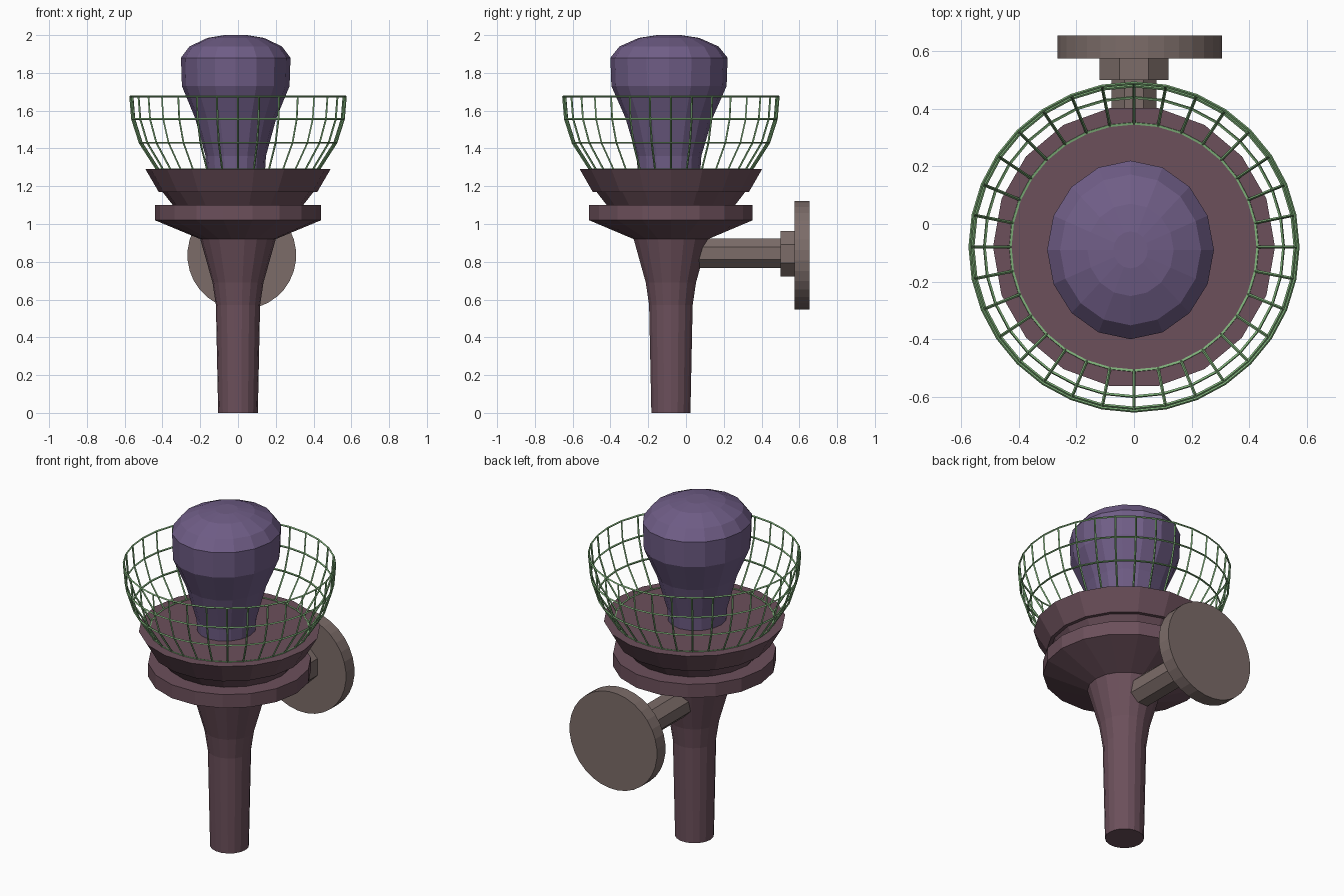
import bpy
from math import sin, cos, pi

if "Cube" in bpy.data.objects:
    bpy.data.objects.remove(bpy.data.objects["Cube"])

AXIS_Y = -0.08


def material(name, rgb):
    m = bpy.data.materials.new(name)
    m.diffuse_color = (*rgb, 1)
    m.use_nodes = True
    m.node_tree.nodes["Principled BSDF"].inputs["Base Color"].default_value = m.diffuse_color
    return m


PLUM = material("plum", (0.15, 0.08, 0.105))
PURPLE = material("purple", (0.16, 0.11, 0.24))
GREEN = material("green", (0.22, 0.45, 0.20))
TAUPE = material("taupe", (0.20, 0.15, 0.14))


def lathe(name, profile, sides, mat, loc, caps=True, scale=(1, 1)):
    """Spin (radius, z) points around z; optionally cap both ends."""
    verts = [(r * cos(2 * pi * i / sides) * scale[0],
              r * sin(2 * pi * i / sides) * scale[1], z)
             for r, z in profile for i in range(sides)]
    faces = [(k * sides + i, k * sides + (i + 1) % sides,
              (k + 1) * sides + (i + 1) % sides, (k + 1) * sides + i)
             for k in range(len(profile) - 1) for i in range(sides)]
    if caps:
        faces.append(tuple(reversed(range(sides))))
        faces.append(tuple(range(len(verts) - sides, len(verts))))
    me = bpy.data.meshes.new(name)
    me.from_pydata(verts, [], faces)
    me.materials.append(mat)
    ob = bpy.data.objects.new(name, me)
    ob.location = loc
    bpy.context.collection.objects.link(ob)
    return ob


def rod(name, radius, y0, y1, sides, x, z):
    """Prism along y with flat sides facing the axes."""
    bpy.ops.mesh.primitive_cylinder_add(vertices=sides, radius=radius, depth=y1 - y0)
    ob = bpy.context.object
    ob.name = name
    ob.location = (x, (y0 + y1) / 2, z)
    ob.rotation_euler = (pi / 2, pi / sides, 0)
    ob.data.materials.append(TAUPE)


# Torch handle with stepped cup
lathe("torch_handle", [(0.105, 0), (0.117, 0.57), (0.135, 0.69), (0.2, 0.92),
                       (0.44, 1.02), (0.44, 1.10), (0.345, 1.10),
                       (0.40, 1.17), (0.42, 1.17), (0.49, 1.29)],
      18, PLUM, (0, AXIS_Y, 0))

# Flame
lathe("flame", [(0.155, 1.28), (0.16, 1.36), (0.215, 1.56), (0.285, 1.73),
                (0.29, 1.88), (0.245, 1.94), (0.15, 1.985), (0.06, 2.0)],
      16, PURPLE, (-0.012, -0.09, 0), scale=(1, 1.07))

# Wire basket
basket = lathe("wire_basket", [(0.43, 1.29), (0.52, 1.43), (0.56, 1.555), (0.57, 1.675)],
               32, GREEN, (0, AXIS_Y, 0), caps=False)
wire = basket.modifiers.new("wire", 'WIREFRAME')
wire.thickness = 0.011
wire.offset = 0
wire.use_boundary = True
wire.use_even_offset = True

# Wall mount: arm, boss and plate
rod("mount_arm", 0.085, -0.08, 0.51, 8, 0, 0.845)
rod("mount_boss", 0.13, 0.5, 0.585, 8, 0, 0.842)
rod("wall_plate", 0.288, 0.575, 0.655, 32, 0.02, 0.835)
